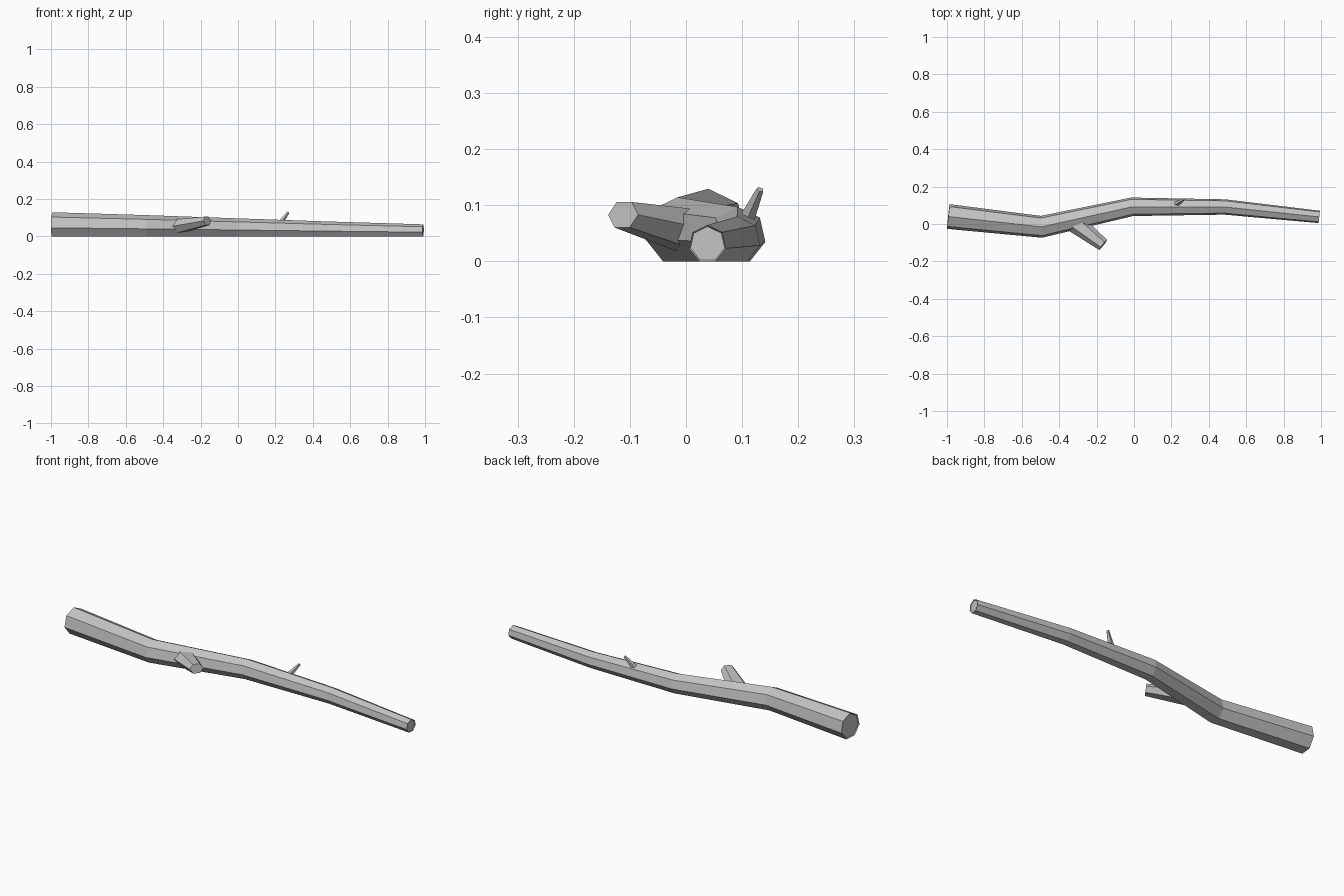
import bpy
import bmesh
import math
from mathutils import Vector

if "Cube" in bpy.data.objects:
    bpy.data.objects.remove(bpy.data.objects["Cube"], do_unlink=True)

bark = bpy.data.materials.new("grey_bark")
bark.use_nodes = True
GREY = (0.55, 0.55, 0.55, 1)
bark.diffuse_color = GREY
bark.node_tree.nodes["Principled BSDF"].inputs["Base Color"].default_value = GREY


def limb(name, stations, sides, turn=0.0, flat=1.0, recess=0.0):
    """Faceted tube through (centre, radius) stations, apex up, closed ends."""
    bm = bmesh.new()
    centres = [Vector(c) for c, r in stations]
    rings = []
    for i, (c, r) in enumerate(stations):
        tangent = centres[min(i + 1, len(centres) - 1)] - centres[max(i - 1, 0)]
        tangent.normalize()
        side = Vector((0, 0, 1)).cross(tangent).normalized()
        up = tangent.cross(side)
        ring = []
        for k in range(sides):
            a = turn + math.tau * k / sides
            offset = side * math.sin(a) + up * math.cos(a) * flat
            ring.append(bm.verts.new(centres[i] + offset * r))
        rings.append(ring)
    for a, b in zip(rings, rings[1:]):
        for k in range(sides):
            n = (k + 1) % sides
            bm.faces.new((a[k], a[n], b[n], b[k]))
    caps = [bm.faces.new(rings[0]), bm.faces.new(rings[-1])]
    bmesh.ops.recalc_face_normals(bm, faces=bm.faces)
    # Sawn ends with a thin rim
    if recess:
        for cap in caps:
            rim = stations[0][1] if cap is caps[0] else stations[-1][1]
            bmesh.ops.inset_region(bm, faces=[cap], thickness=rim * 0.08, depth=-recess)
    mesh = bpy.data.meshes.new(name)
    bm.to_mesh(mesh)
    bm.free()
    mesh.materials.append(bark)
    obj = bpy.data.objects.new(name, mesh)
    bpy.context.collection.objects.link(obj)
    return obj


# Crooked seven-sided trunk resting on one flat side
bends = [(-0.993, 0.04, 0.068), (-0.495, -0.015, 0.06), (-0.01, 0.092, 0.051),
         (0.485, 0.091, 0.042), (0.99, 0.038, 0.034)]
rest = math.cos(math.pi / 7)
limb("trunk", [((x, y, r * rest), r) for x, y, r in bends], 7, recess=0.004)

# Thick broken branch on the front
limb("branch_stub", [((-0.32, 0.01, 0.054), 0.055), ((-0.165, -0.112, 0.083), 0.034)],
     6, turn=math.pi / 6, flat=0.78)

# Small twig on the upper back
limb("twig", [((0.222, 0.104, 0.066), 0.016), ((0.268, 0.132, 0.128), 0.007)], 5)
